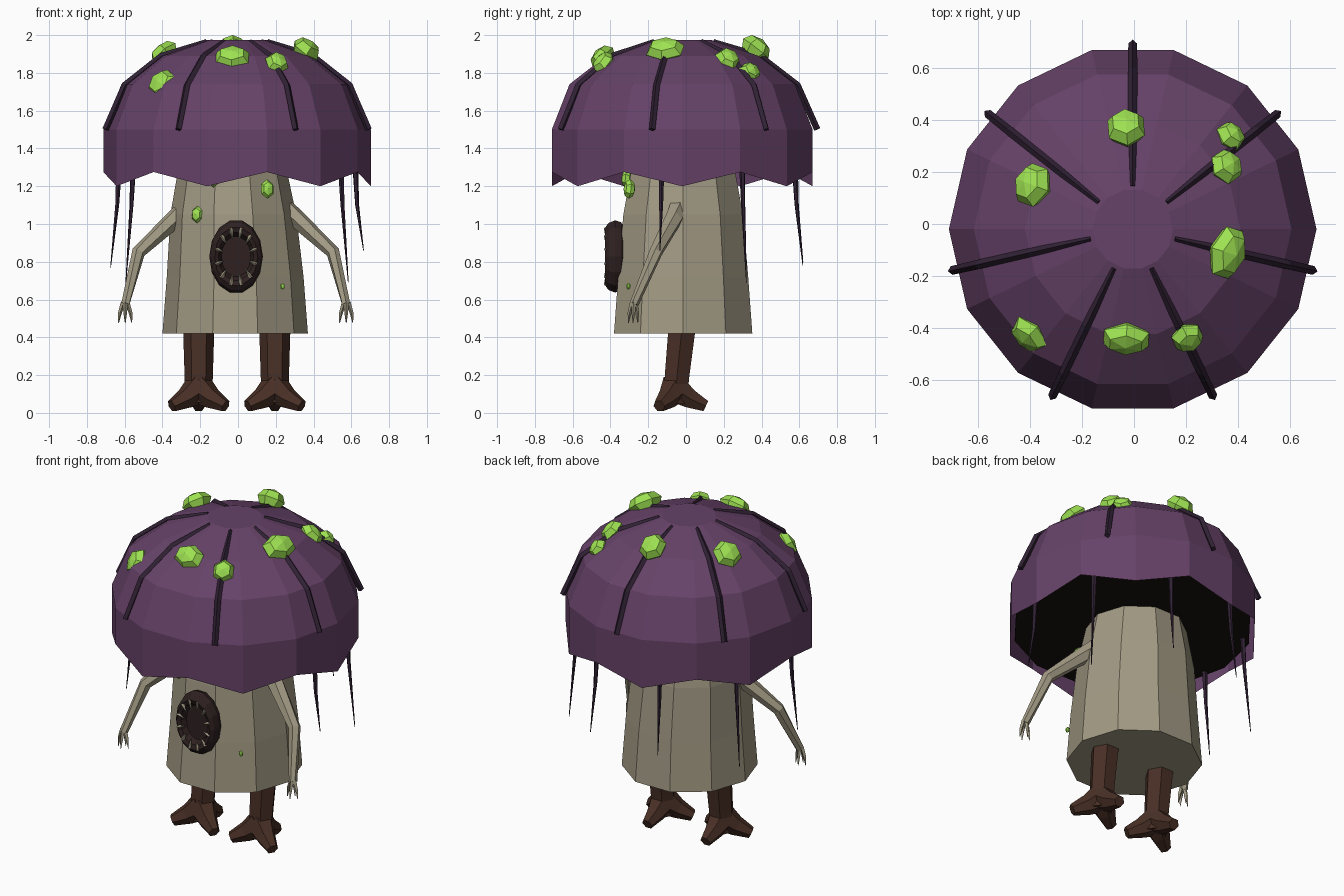
import bpy, bmesh, math
from mathutils import Vector, Matrix

if "Cube" in bpy.data.objects:
    bpy.data.objects.remove(bpy.data.objects["Cube"])


def mat(name, r, g, b):
    m = bpy.data.materials.new(name)
    lin = [((c / 255 + 0.055) / 1.055) ** 2.4 for c in (r, g, b)]
    m.diffuse_color = (*lin, 1)
    m.use_nodes = True
    m.node_tree.nodes["Principled BSDF"].inputs["Base Color"].default_value = m.diffuse_color
    return m


PURPLE = mat("cap_purple", 102, 66, 104)
VINE = mat("vine_dark", 48, 33, 52)
BLACK = mat("underside_black", 24, 19, 17)
TAN = mat("stalk_tan", 162, 154, 132)
BROWN = mat("leg_brown", 72, 47, 37)
GREEN = mat("crystal_green", 158, 226, 82)
MAROON = mat("mouth_maroon", 46, 32, 32)


def finish(name, bm, material, fix=True):
    if fix:
        bmesh.ops.recalc_face_normals(bm, faces=bm.faces)
    me = bpy.data.meshes.new(name)
    bm.to_mesh(me)
    bm.free()
    me.materials.append(material)
    ob = bpy.data.objects.new(name, me)
    bpy.context.collection.objects.link(ob)
    return ob


def skin(name, rings, material, cap_start=True, cap_end=True):
    """Bridge a list of equal-length point rings."""
    bm = bmesh.new()
    vs = [[bm.verts.new(p) for p in ring] for ring in rings]
    n = len(vs[0])
    for a, b in zip(vs, vs[1:]):
        for i in range(n):
            j = (i + 1) % n
            bm.faces.new((a[i], a[j], b[j], b[i]))
    if cap_start:
        bm.faces.new(vs[0][::-1])
    if cap_end:
        bm.faces.new(vs[-1])
    return finish(name, bm, material)


def circle(cx, cy, z, r, n):
    return [(cx + r * math.cos(2 * math.pi * i / n),
             cy + r * math.sin(2 * math.pi * i / n), z) for i in range(n)]


def limb(name, points, radii, sides, material):
    """Tapered tube along a path."""
    pts = [Vector(p) for p in points]
    rings = []
    for i, p in enumerate(pts):
        d = pts[min(i + 1, len(pts) - 1)] - pts[max(i - 1, 0)]
        q = d.to_track_quat('Z', 'Y')
        rings.append([p + q @ Vector(c) for c in circle(0, 0, 0, radii[i], sides)])
    return skin(name, rings, material)


# Cap: 14-sided dome with a zigzag skirt
CX, CY, N = -0.005, -0.02, 14
rings = [circle(CX, CY, z, r, N) for z, r in
         ((1.235, .708), (1.5, .708), (1.74, .612), (1.89, .415), (1.975, .155))]
rings[0] = [(x, y, 1.2 if i % 2 == 0 else 1.275) for i, (x, y, z) in enumerate(rings[0])]
skin("cap", rings, PURPLE, cap_start=False)

# Dark underside of the cap
skin("cap_underside", [circle(CX, CY, 1.29, .68, N), circle(CX, CY, 1.31, .68, N)], BLACK)

# Ribs running down the cap
for k in range(7):
    a = math.pi / 2 + k * 2 * math.pi / 7
    path = [(CX + r * math.cos(a), CY + r * math.sin(a), z)
            for r, z in ((.165, 1.965), (.41, 1.89), (.61, 1.735), (.715, 1.5))]
    limb("cap_rib", path, (.014, .017, .018, .017), 4, VINE)

# Tendrils hanging from the sides and back of the skirt
for deg, tip in ((-10, .86), (30, .69), (70, .80), (110, .78), (150, .69), (190, .77)):
    a = math.radians(deg)
    path = [(CX + r * math.cos(a), CY + r * math.sin(a), z)
            for r, z in ((.635, 1.3), (.645, 1.1), (.68, tip))]
    limb("tendril", path, (.016, .011, .002), 5, VINE)

# Stalk body
skin("stalk", [circle(cx, -.015, z, r, 10) for z, r, cx in
               ((.42, .385, -.015), (.72, .362, -.015), (1.05, .333, -.025), (1.3, .285, -.03))], TAN)

# Legs, feet, arms and hands
for s in (-1, 1):
    lx = -.208 if s < 0 else .195
    limb("leg", [(lx, -.02, .46), (lx, -.047, .2), (lx, -.058, .05)], (.083, .075, .07), 6, BROWN)
    for deg in (-30, -150, 90):
        d = Vector((math.cos(math.radians(deg)), math.sin(math.radians(deg)), 0))
        c = Vector((lx, -.06, 0))
        limb("foot_toe", [c + Vector((0, 0, .13)), c + d * .08 + Vector((0, 0, .075)),
                          c + d * .165 + Vector((0, 0, .036))], (.085, .058, .034), 6, BROWN)

    o = -.012  # sideways offset of both arms
    wrist = Vector((o + s * .585, -.275, .575))
    limb("arm", [(o + s * .25, -.04, 1.09), (o + s * .32, -.065, 1.03),
                 (o + s * .515, -.16, .85), wrist], (.055, .05, .036, .024), 6, TAN)
    for dx, dy in ((-.035, -.005), (.035, -.005), (0, -.03), (0, .02)):
        limb("finger", [wrist + Vector((dx * .3, dy * .3, .01)),
                        wrist + Vector((dx * .8, dy * .8, -.045)),
                        wrist + Vector((dx, dy, -.098))], (.013, .010, .002), 4, TAN)

# Round mouth: oval rim with a sunken centre
MX, MZ = -.01, .828


def oval(k, y, n=14):
    return [(MX + .142 * k * math.cos(2 * math.pi * i / n), y,
             MZ + .196 * k * math.sin(2 * math.pi * i / n)) for i in range(n)]


skin("mouth", [oval(.8, -.32), oval(.95, -.345), oval(1, -.375), oval(.93, -.41),
               oval(.8, -.428), oval(.66, -.418), oval(.55, -.385)], MAROON)

# Ring of teeth pointing inward
for i in range(12):
    a = 2 * math.pi * (i + .5) / 12
    c, s = .142 * math.cos(a), .196 * math.sin(a)
    limb("tooth", [(MX + c * .8, -.422, MZ + s * .8), (MX + c * .46, -.424, MZ + s * .46)],
         (.013, .001), 4, TAN)


def crystal(name, pos, normal, size):
    """Faceted lump lying on a surface: size = across, along slope, height."""
    n = Vector(normal).normalized()
    t = Vector((-n.y, n.x, 0)).normalized()
    rot = Matrix((t, n.cross(t), n)).transposed().to_4x4()
    bm = bmesh.new()
    bmesh.ops.create_uvsphere(bm, u_segments=6, v_segments=4, radius=1)
    bm.transform(Matrix.Translation(pos) @ rot @ Matrix.Diagonal((*size, 1)))
    finish(name, bm, GREEN)


# Crystals on the cap
for x, y, z, a, b, c in ((-.03, .37, 1.93, .08, .085, .06),
                         (.37, .335, 1.80, .065, .06, .05),
                         (.355, .22, 1.87, .07, .075, .05),
                         (.36, -.11, 1.92, .11, .08, .06),
                         (-.39, .15, 1.90, .09, .085, .055),
                         (-.40, -.425, 1.74, .09, .085, .05),
                         (-.03, -.44, 1.88, .1, .075, .055),
                         (.205, -.435, 1.85, .065, .07, .05)):
    crystal("cap_crystal", (x, y, z), (x, y, z - 1.45), (a, b, c))

# Small crystals on the stalk
for x, y, z, r in ((.155, -.30, 1.185, .045), (-.215, -.27, 1.05, .04),
                   (-.13, -.315, 1.24, .04), (.235, -.305, .67, .016)):
    crystal("stalk_crystal", (x, y, z), (x * .5, y, .03), (r * .85, r * 1.15, r * .7))
